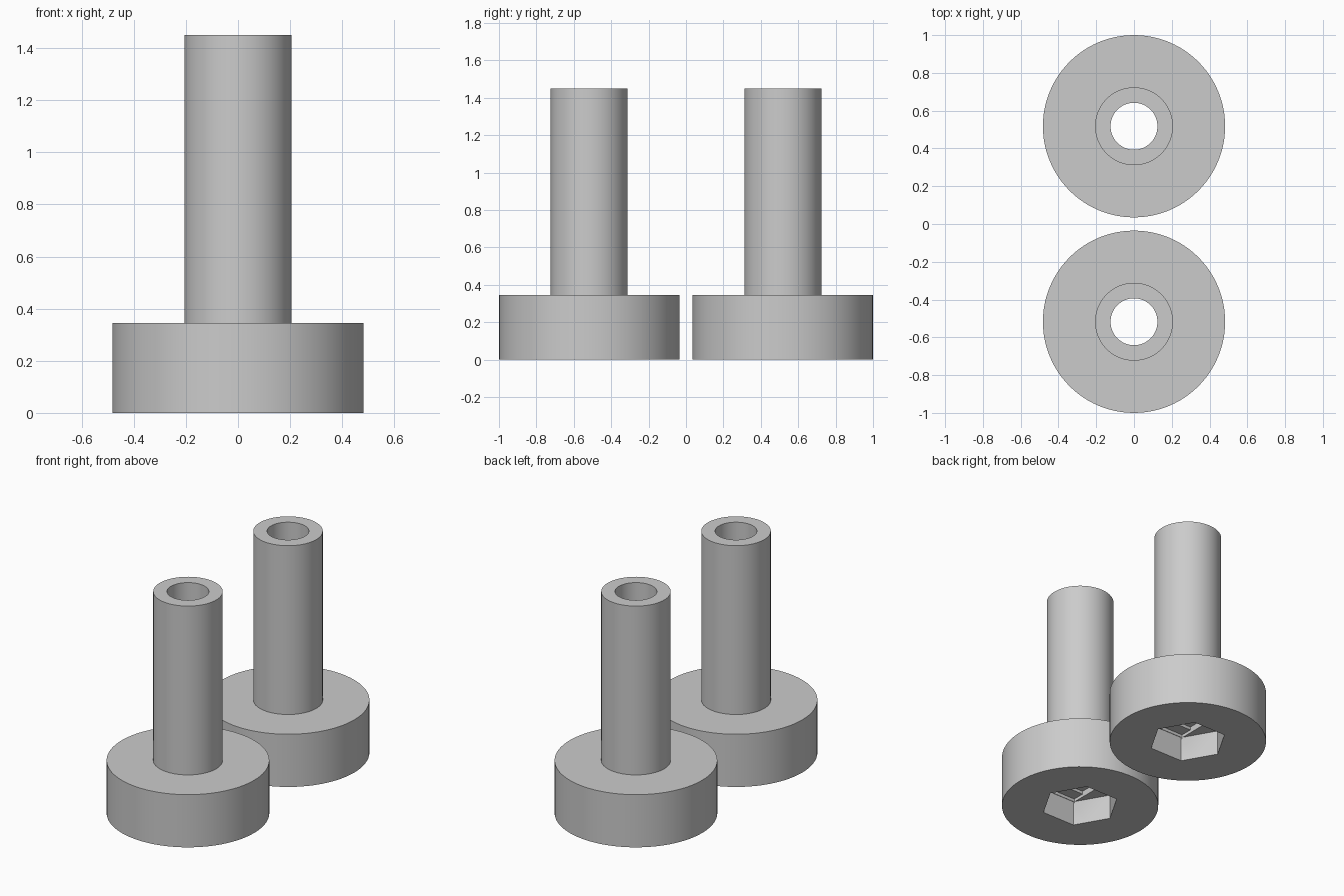
import bpy
from math import radians

cube = bpy.data.objects.get("Cube")
if cube:
    bpy.data.objects.remove(cube, do_unlink=True)

grey = bpy.data.materials.new("plain_grey")
grey.use_nodes = True
colour = (0.6, 0.6, 0.6, 1)
grey.diffuse_color = colour
grey.node_tree.nodes["Principled BSDF"].inputs["Base Color"].default_value = colour

HEAD_TOP, SHAFT_TOP = 0.345, 1.45
HEX_DEPTH, STEP = 0.165, 0.02
BORE = 0.125


def cylinder(name, radius, z0, z1, y, sides=96):
    bpy.ops.mesh.primitive_cylinder_add(vertices=sides, radius=radius, depth=z1 - z0,
                                        location=(0, y, (z0 + z1) / 2))
    obj = bpy.context.object
    obj.name = name
    return obj


def box(name, half_x, half_y, z0, z1, y):
    bpy.ops.mesh.primitive_cube_add(size=1, location=(0, y, (z0 + z1) / 2))
    obj = bpy.context.object
    obj.name = name
    obj.dimensions = (2 * half_x, 2 * half_y, z1 - z0)
    bpy.ops.object.transform_apply(location=False, rotation=False, scale=True)
    return obj


def combine(target, other, operation):
    mod = target.modifiers.new(other.name, 'BOOLEAN')
    mod.operation, mod.solver, mod.object = operation, 'EXACT', other
    bpy.context.view_layer.objects.active = target
    bpy.ops.object.modifier_apply(modifier=mod.name)
    bpy.data.objects.remove(other, do_unlink=True)


def hollow_bolt(name, y):
    # Wide head with a slim shaft standing on it
    bolt = cylinder(name, 0.4825, 0, HEAD_TOP, y)
    combine(bolt, cylinder("shaft", 0.206, HEAD_TOP - 0.05, SHAFT_TOP, y), 'UNION')

    # Hexagonal socket underneath, corners pointing along x
    socket = cylinder("hex_socket", 0.24, -0.1, HEX_DEPTH, y, 6)
    socket.rotation_euler.z = radians(30)
    bpy.context.view_layer.update()
    combine(bolt, socket, 'DIFFERENCE')

    # Stepped ceiling: a slot, then a square, then the round bore
    slot_top = HEX_DEPTH + STEP
    combine(bolt, box("slot", BORE, 0.205, HEX_DEPTH - 0.01, slot_top, y), 'DIFFERENCE')
    combine(bolt, box("square", BORE, BORE, slot_top - 0.01, slot_top + STEP, y), 'DIFFERENCE')
    combine(bolt, cylinder("bore", BORE - 0.001, -0.1, SHAFT_TOP + 0.1, y), 'DIFFERENCE')

    bolt.data.materials.clear()
    bolt.data.materials.append(grey)
    bpy.ops.object.select_all(action='DESELECT')
    bolt.select_set(True)
    bpy.context.view_layer.objects.active = bolt
    bpy.ops.object.shade_smooth_by_angle(angle=radians(30))


hollow_bolt("front_bolt", -0.5175)
hollow_bolt("back_bolt", 0.5175)
